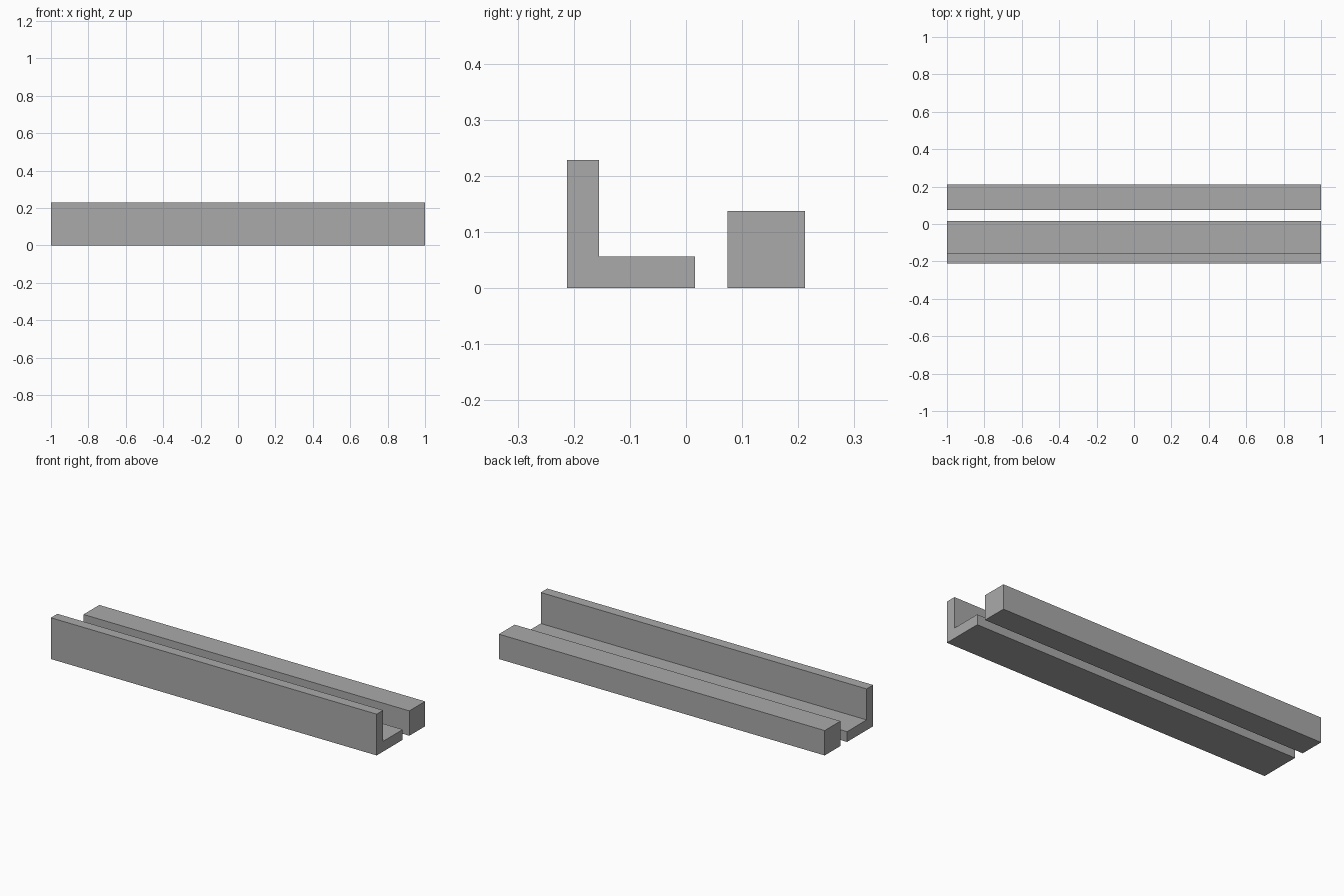
import bpy
import bmesh
from mathutils import Vector

cube = bpy.data.objects.get("Cube")
if cube:
    bpy.data.objects.remove(cube, do_unlink=True)

LENGTH = 2.0

# Single plain grey material
grey = bpy.data.materials.new("plain_grey")
grey.use_nodes = True
colour = (0.4, 0.4, 0.4, 1.0)
grey.diffuse_color = colour
grey.node_tree.nodes["Principled BSDF"].inputs["Base Color"].default_value = colour


def extrude_profile(name, profile):
    """Sweep a closed (y, z) profile along the full length in x."""
    bm = bmesh.new()
    end = bm.faces.new([bm.verts.new((-LENGTH / 2, y, z)) for y, z in profile])
    swept = bmesh.ops.extrude_face_region(bm, geom=[end], use_keep_orig=True)
    verts = [g for g in swept["geom"] if isinstance(g, bmesh.types.BMVert)]
    bmesh.ops.translate(bm, verts=verts, vec=Vector((LENGTH, 0, 0)))
    bmesh.ops.recalc_face_normals(bm, faces=bm.faces)
    mesh = bpy.data.meshes.new(name)
    bm.to_mesh(mesh)
    bm.free()
    mesh.materials.append(grey)
    obj = bpy.data.objects.new(name, mesh)
    bpy.context.collection.objects.link(obj)
    return obj


# Front L-shaped rail: upright wall with a low ledge behind it
front, wall_back, ledge_back = -0.212, -0.155, 0.016
ledge_top, wall_top = 0.057, 0.229
extrude_profile("angle_rail", [
    (front, 0), (ledge_back, 0), (ledge_back, ledge_top),
    (wall_back, ledge_top), (wall_back, wall_top), (front, wall_top),
])

# Rear square bar
bar_front, bar_back, bar_top = 0.074, 0.212, 0.138
extrude_profile("square_bar", [
    (bar_front, 0), (bar_back, 0), (bar_back, bar_top), (bar_front, bar_top),
])
